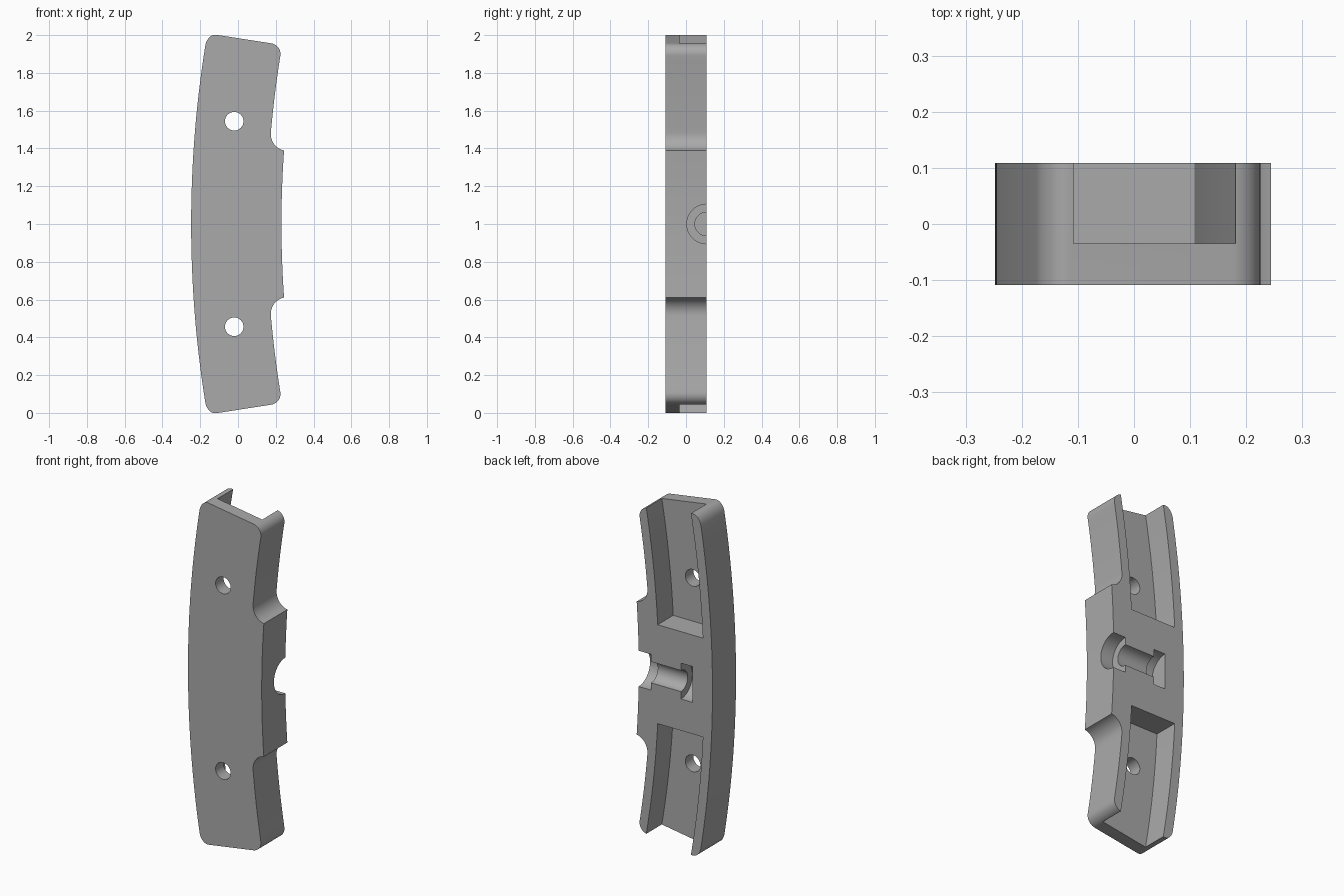
import bpy, bmesh, math
from mathutils import Vector

if "Cube" in bpy.data.objects:
    bpy.data.objects.remove(bpy.data.objects["Cube"], do_unlink=True)

HALF = 0.109          # half thickness in y
FLOOR = -0.035        # pocket floor
CENTRE_X = 5.75       # shared centre of all the long arcs


def arc_x(x0, z):
    """x on the concentric arc that crosses x0 at mid height."""
    return CENTRE_X - math.sqrt((CENTRE_X - x0) ** 2 - (z - 1) ** 2)


def arc(x0, z0, z1, n=16):
    return [(arc_x(x0, z0 + (z1 - z0) * i / n), z0 + (z1 - z0) * i / n) for i in range(n + 1)]


def fillet(p0, corner, p1, n=10):
    """Rounded corner from p0 to p1."""
    p0, c, p1 = Vector(p0), Vector(corner), Vector(p1)
    a, b = p0.lerp(c, 0.56), p1.lerp(c, 0.56)
    pts = []
    for i in range(n + 1):
        t = i / n
        s = 1 - t
        pts.append(tuple(p0 * s**3 + a * 3 * s * s * t + b * 3 * s * t * t + p1 * t**3))
    return pts


def prism(name, profile, y0, y1):
    """Extrude an xz profile along y."""
    bm = bmesh.new()
    face = bm.faces.new([bm.verts.new((x, y0, z)) for x, z in profile])
    out = bmesh.ops.extrude_face_region(bm, geom=[face])
    moved = [v for v in out["geom"] if isinstance(v, bmesh.types.BMVert)]
    bmesh.ops.translate(bm, verts=moved, vec=(0, y1 - y0, 0))
    bmesh.ops.recalc_face_normals(bm, faces=bm.faces)
    mesh = bpy.data.meshes.new(name)
    bm.to_mesh(mesh)
    bm.free()
    obj = bpy.data.objects.new(name, mesh)
    bpy.context.collection.objects.link(obj)
    return obj


def cylinder(radius, depth, loc, rot):
    bpy.ops.mesh.primitive_cylinder_add(vertices=48, radius=radius, depth=depth,
                                        location=loc, rotation=rot)
    return bpy.context.object


def cut(target, cutter):
    mod = target.modifiers.new("cut", "BOOLEAN")
    mod.operation, mod.solver, mod.object = "DIFFERENCE", "EXACT", cutter
    bpy.context.view_layer.objects.active = target
    bpy.ops.object.modifier_apply(modifier=mod.name)
    bpy.data.objects.remove(cutter, do_unlink=True)


def end_z(x):
    """Sloping end edge."""
    return 2.003 - 0.155 * (x + 0.124)


# Upper half outline: pad, notch, inner arc, rounded end, outer arc
OUTER, INNER, PAD = -0.248, 0.153, 0.23
tip = (arc_x(PAD, 1.39), 1.39)
corner_in = (arc_x(INNER, 1.948), 1.948)
corner_out = (arc_x(OUTER, 2.008), 2.008)
upper = arc(PAD, 1, 1.39, 8)[:-1]
upper += fillet(tip, (0.166, 1.403), (arc_x(INNER, 1.485), 1.485))
upper += arc(INNER, 1.485, 1.89)[1:-1]
upper += fillet((arc_x(INNER, 1.89), 1.89), corner_in, (0.175, end_z(0.175)))
upper += fillet((-0.115, end_z(-0.115)), corner_out, (arc_x(OUTER, 1.945), 1.945))
upper += arc(OUTER, 1.945, 1, 24)[1:]
lower = [(x, 2 - z) for x, z in reversed(upper[1:-1])]
body = prism("curved_bracket", upper + lower, -HALF, HALF)

# Open-ended pockets and screw holes, mirrored about mid height
for side in (1, -1):
    pocket = arc(0.1, 1.29, 2.05) + arc(-0.193, 2.05, 1.29)
    cut(body, prism("pocket_cutter", [(x, 1 + side * (z - 1)) for x, z in pocket], FLOOR, 0.2))
    cut(body, cylinder(0.049, 0.5, (-0.02, 0, 1 + side * 0.544), (math.pi / 2, 0, 0)))

# Half-round groove with a wider recess at each end
for x0, x1, radius in ((-0.08, 0.2, 0.062), (0.15, 0.35, 0.105), (-0.12, -0.044, 0.105)):
    cut(body, cylinder(radius, x1 - x0, ((x0 + x1) / 2, HALF, 1), (0, math.pi / 2, 0)))

# Material and shading
grey = bpy.data.materials.new("plain_grey")
grey.use_nodes = True
colour = (0.4, 0.4, 0.4, 1)
grey.diffuse_color = colour
grey.node_tree.nodes["Principled BSDF"].inputs["Base Color"].default_value = colour
body.data.materials.clear()
body.data.materials.append(grey)
for poly in body.data.polygons:
    poly.material_index = 0
bpy.ops.object.select_all(action="DESELECT")
body.select_set(True)
bpy.context.view_layer.objects.active = body
bpy.ops.object.shade_smooth_by_angle(angle=math.radians(30))
